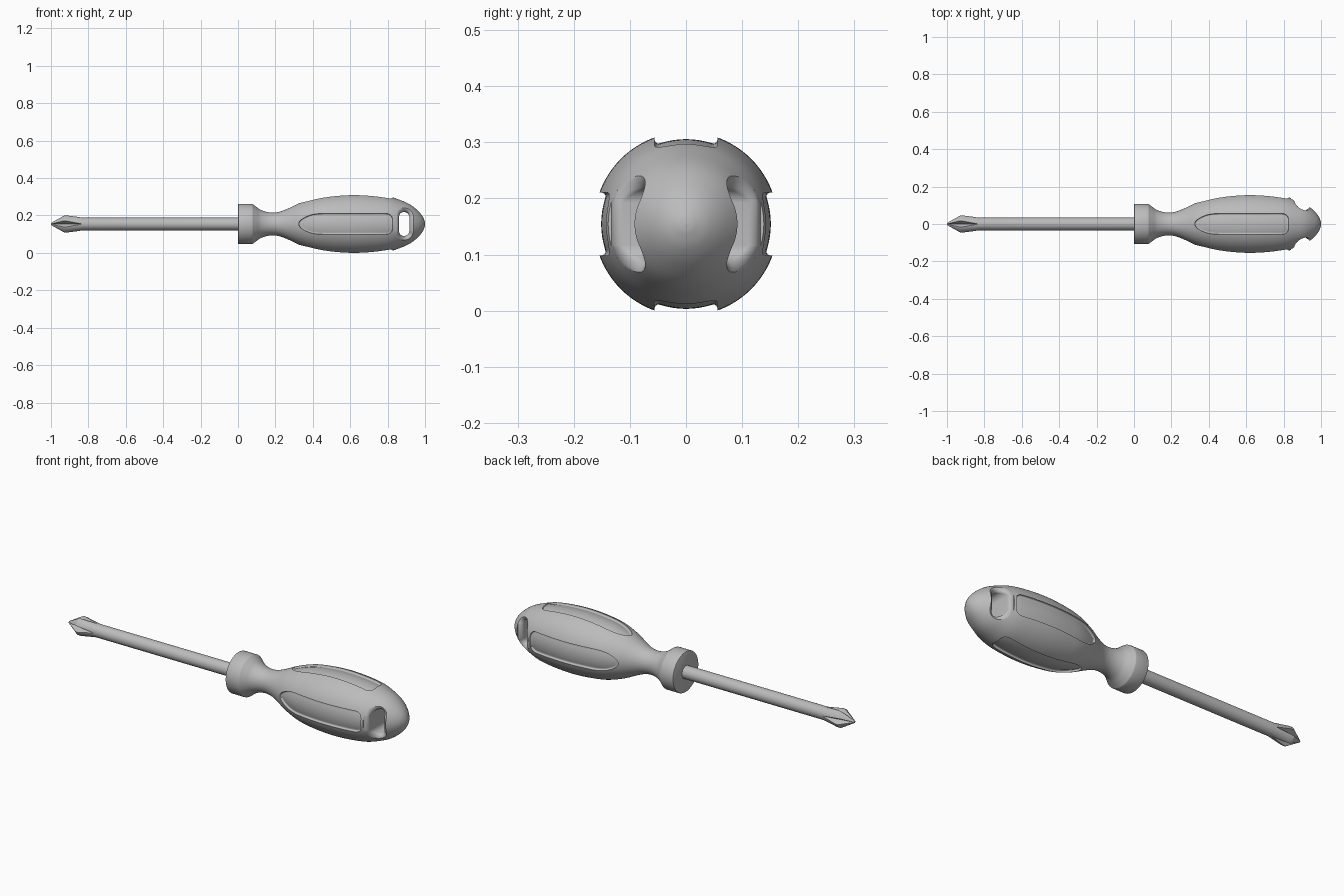
import bpy, bmesh, math
from mathutils import Vector

old = bpy.data.objects.get("Cube")
if old:
    bpy.data.objects.remove(old, do_unlink=True)

AXIS_Z = 0.1545

grey = bpy.data.materials.new("plain grey")
grey.use_nodes = True
grey.diffuse_color = (0.5, 0.5, 0.5, 1)
grey.node_tree.nodes["Principled BSDF"].inputs["Base Color"].default_value = (0.5, 0.5, 0.5, 1)


def loft(name, rings, turn=0.0):
    """Closed solid through rings of points; turn spins it about the long axis."""
    bm = bmesh.new()
    loops = [[bm.verts.new(p) for p in ring] for ring in rings]
    n = len(rings[0])
    for a, b in zip(loops, loops[1:]):
        for i in range(n):
            j = (i + 1) % n
            bm.faces.new((a[i], a[j], b[j], b[i]))
    bm.faces.new(loops[0])
    bm.faces.new(loops[-1])
    bmesh.ops.recalc_face_normals(bm, faces=bm.faces)
    mesh = bpy.data.meshes.new(name)
    bm.to_mesh(mesh)
    bm.free()
    obj = bpy.data.objects.new(name, mesh)
    mesh.materials.append(grey)
    bpy.context.collection.objects.link(obj)
    obj.location.z = AXIS_Z
    obj.rotation_euler.x = turn
    return obj


def lathe(name, profile, sides):
    angles = [math.tau * i / sides for i in range(sides)]
    return loft(name, [[(x, r * math.cos(a), r * math.sin(a)) for a in angles] for x, r in profile])


def spline(points, steps):
    """Smooth curve through the points."""
    p = [Vector(q) for q in points]
    p = [2 * p[0] - p[1]] + p + [2 * p[-1] - p[-2]]
    out = []
    for a, b, c, d in zip(p, p[1:], p[2:], p[3:]):
        for i in range(steps):
            t = i / steps
            out.append(0.5 * (2 * b + (c - a) * t + (2 * a - 5 * b + 4 * c - d) * t * t
                              + (3 * b - a - 3 * c + d) * t ** 3))
    return [tuple(q) for q in out] + [tuple(points[-1])]


def sample(curve, x):
    for (x0, r0), (x1, r1) in zip(curve, curve[1:]):
        if x0 <= x <= x1 and x1 > x0:
            return r0 + (r1 - r0) * (x - x0) / (x1 - x0)
    return curve[-1][1]


def carve(obj, cutters):
    bpy.context.view_layer.objects.active = obj
    for cutter in cutters:
        cutter.hide_render = True
        mod = obj.modifiers.new("carve", "BOOLEAN")
        mod.operation, mod.solver, mod.object = "DIFFERENCE", "EXACT", cutter
        bpy.ops.object.modifier_apply(modifier=mod.name)
        bpy.data.objects.remove(cutter, do_unlink=True)


def smooth(obj, degrees):
    bpy.ops.object.select_all(action="DESELECT")
    obj.select_set(True)
    bpy.context.view_layer.objects.active = obj
    bpy.ops.object.shade_smooth_by_angle(angle=math.radians(degrees))


# Handle: collar, waist, swelling grip and domed end
body = spline([(0.078, 0.107), (0.095, 0.094), (0.125, 0.074), (0.17, 0.062), (0.22, 0.065),
               (0.275, 0.086), (0.34, 0.117), (0.42, 0.144), (0.5, 0.157), (0.6, 0.164),
               (0.7, 0.161), (0.8, 0.149), (0.87, 0.127), (0.92, 0.104), (0.96, 0.073),
               (0.985, 0.044), (0.997, 0.018), (1.0, 0.002)], 6)
handle = lathe("handle", [(0, 0.103), (0.002, 0.107), (0.005, 0.108), (0.074, 0.108)] + body, 96)

# Four long grip recesses whose floors follow the handle
START, END, DEPTH, FILLET = 0.325, 0.826, 0.013, 0.010
outline = spline([(START, 0.006), (0.332, 0.017), (0.35, 0.031), (0.385, 0.047), (0.43, 0.055),
                  (0.5, 0.056), (0.6, 0.056), (0.7, 0.056), (0.79, 0.056), (0.81, 0.051),
                  (0.822, 0.04), (END, 0.024)], 5)


def recess_ring(x, w):
    ring = []
    for i in range(25):
        v = math.sin(math.pi * (i / 24 - 0.5))
        e = min((1 - abs(v)) * w, END - x, x - START, FILLET)
        depth = DEPTH - FILLET + math.sqrt(max(0, FILLET ** 2 - (FILLET - e) ** 2))
        r = sample(body, x) - depth
        ring.append((x, v * w, math.sqrt(r * r - (v * w) ** 2)))
    return ring + [(x, w, 0.25), (x, -w, 0.25)]


recesses = [loft("recess_cutter", [recess_ring(x, w) for x, w in outline], k * math.pi / 2)
            for k in range(4)]

# Hanging slot through the end, flared where it meets the handle
SLOT_X, SLOT_R, SLOT_H, FLARE = 0.888, 0.028, 0.036, 0.022


def slot_ring(side, step):
    ring = []
    for i in range(48):
        a = math.tau * (i + 0.5) / 48
        c, s = math.cos(a), math.sin(a)
        shift = math.copysign(SLOT_H, s)
        wide = SLOT_R + FLARE
        edge = math.sqrt(sample(body, SLOT_X + wide * c) ** 2 - (shift + wide * s) ** 2)
        t = min(step, 1) * math.pi / 2
        r = SLOT_R + FLARE * (1 - math.cos(t))
        y = edge - FLARE * (1 - math.sin(t)) if step <= 1 else 0.25
        ring.append((SLOT_X + r * c, side * y, shift + r * s))
    return ring


steps = [i / 8 for i in range(9)] + [2]
slot = loft("slot_cutter", [slot_ring(-1, s) for s in reversed(steps)] + [slot_ring(1, s) for s in steps])
carve(handle, recesses + [slot])
smooth(handle, 35)

# Shaft with a flared, pointed cross tip
shaft = lathe("shaft", [(-1.0, 0.005), (-0.93, 0.048), (-0.915, 0.048), (-0.83, 0.034), (0.03, 0.034)], 48)


def flute_ring(x, apex):
    return [(x, 0, apex), (x, 0.06, apex + 0.1), (x, -0.06, apex + 0.1)]


flutes = [loft("flute_cutter", [flute_ring(-1.02, 0.001), flute_ring(-0.82, 0.037)], k * math.pi / 2)
          for k in range(4)]
carve(shaft, flutes)
smooth(shaft, 25)
